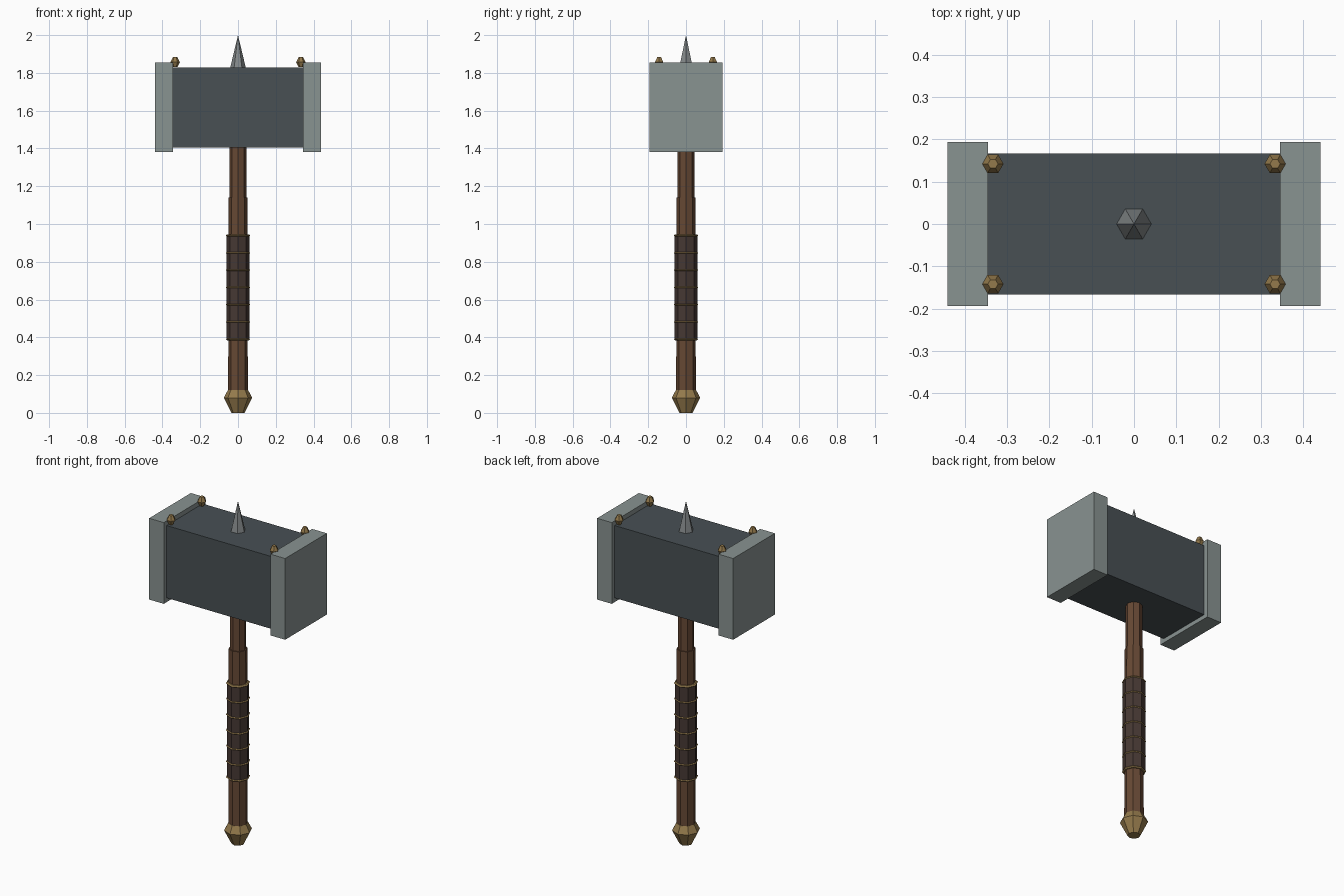
import bpy, bmesh, math

if "Cube" in bpy.data.objects:
    bpy.data.objects.remove(bpy.data.objects["Cube"])


def material(name, rgb):
    m = bpy.data.materials.new(name)
    lin = [((c / 255 + 0.055) / 1.055) ** 2.4 for c in rgb]
    m.diffuse_color = (*lin, 1)
    m.use_nodes = True
    m.node_tree.nodes["Principled BSDF"].inputs["Base Color"].default_value = m.diffuse_color
    return m


IRON = material("dark iron", (72, 80, 84))
STEEL = material("pale steel", (137, 147, 145))
SPIKE = material("spike steel", (132, 137, 138))
WOOD = material("brown wood", (102, 72, 52))
LEATHER = material("dark leather", (70, 56, 51))
BRASS = material("aged brass", (148, 122, 76))


def finish(bm, name, mat):
    bmesh.ops.recalc_face_normals(bm, faces=bm.faces)
    me = bpy.data.meshes.new(name)
    bm.to_mesh(me)
    bm.free()
    me.materials.append(mat)
    ob = bpy.data.objects.new(name, me)
    bpy.context.collection.objects.link(ob)
    return ob


def box(name, mat, lo, hi):
    bm = bmesh.new()
    bmesh.ops.create_cube(bm, size=1)
    for v in bm.verts:
        v.co = [(a + b) / 2 + c * (b - a) for a, b, c in zip(lo, hi, v.co)]
    return finish(bm, name, mat)


def lathe(name, mat, profile, sides=8, at=(0, 0)):
    """Flat-faced turned solid from (radius, z) points; radius 0 makes a tip."""
    bm = bmesh.new()
    rings = []
    for r, z in profile:
        n = sides if r else 1
        rings.append([bm.verts.new((at[0] + r * math.cos(math.tau * i / sides),
                                    at[1] + r * math.sin(math.tau * i / sides), z))
                      for i in range(n)])
    for a, b in zip(rings, rings[1:]):
        for i in range(sides):
            j = (i + 1) % sides
            top = [b[0]] if len(b) == 1 else [b[j], b[i]]
            bm.faces.new([a[i], a[j]] + top)
    for ring in (rings[0], rings[-1]):
        if len(ring) > 1:
            bm.faces.new(ring)
    return finish(bm, name, mat)


# Hammer head with a striking plate at each end
box("head_block", IRON, (-0.346, -0.167, 1.405), (0.346, 0.167, 1.828))
for side, s in (("left", -1), ("right", 1)):
    x = sorted((s * 0.345, s * 0.44))
    box(f"striking_plate_{side}", STEEL, (x[0], -0.193, 1.38), (x[1], 0.193, 1.855))
    # Brass studs on the top corners
    for end, t in (("front", -1), ("back", 1)):
        lathe(f"stud_{side}_{end}", BRASS,
              [(0.012, 1.83), (0.025, 1.857), (0.012, 1.883)], 6, (s * 0.333, t * 0.142))

# Top spike
lathe("top_spike", SPIKE, [(0.043, 1.82), (0, 2.0)], 6)

# Handle: thicker lower shaft, thinner upper shaft
lathe("lower_shaft", WOOD, [(0.052, 0.1), (0.05, 1.14)])
lathe("upper_shaft", WOOD, [(0.044, 1.1), (0.044, 1.42)])

# Leather grip with brass bands
lathe("grip", LEATHER, [(0.06, 0.39), (0.06, 0.94)])
for i in range(7):
    z = 0.39 + i * 0.0915
    lathe(f"grip_band_{i + 1}", BRASS,
          [(0.058, z - 0.006), (0.065, z), (0.058, z + 0.006)])

# Pommel
lathe("pommel", BRASS, [(0.035, 0), (0.075, 0.08), (0.053, 0.122)])
